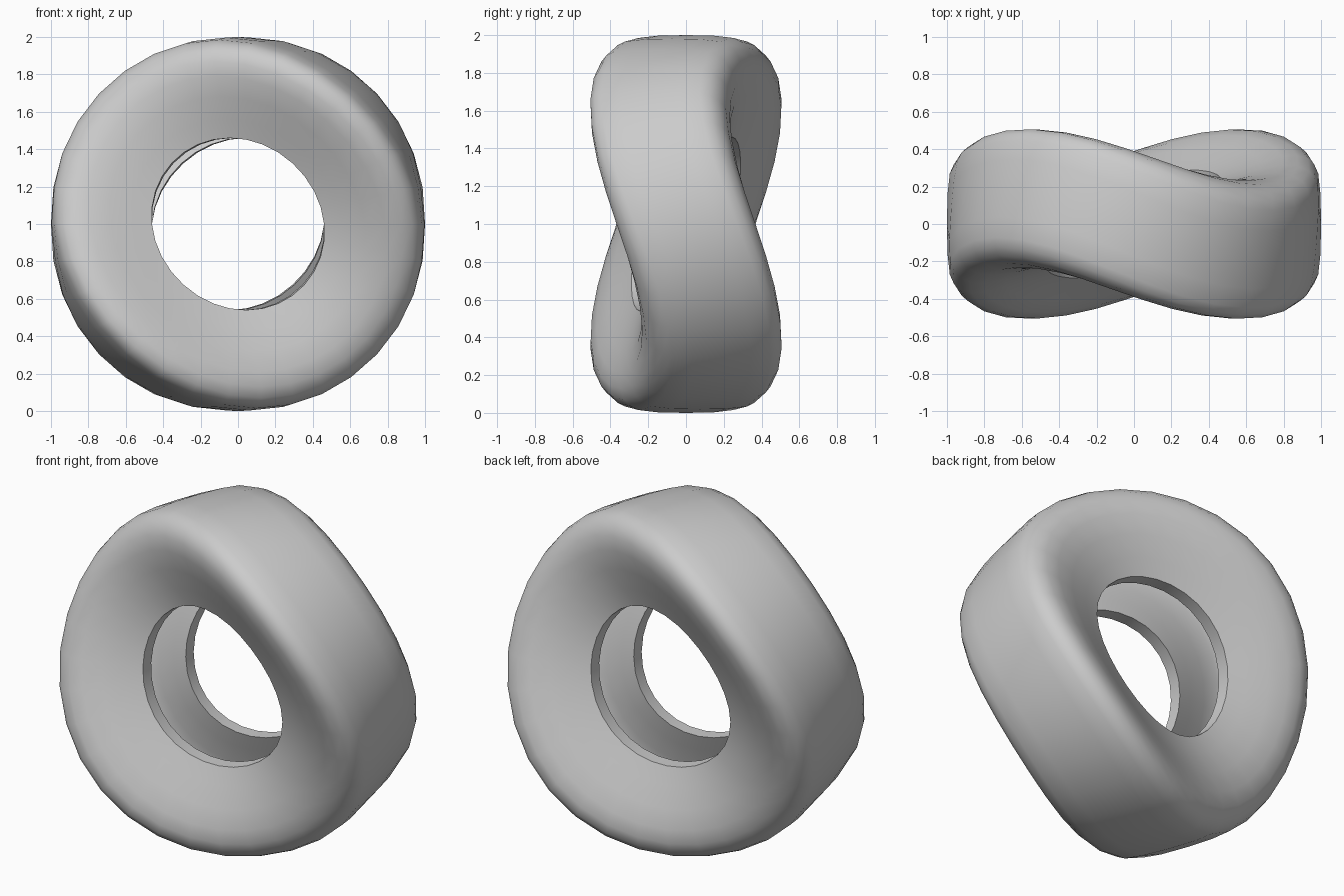
import bpy, bmesh, math

if "Cube" in bpy.data.objects:
    bpy.data.objects.remove(bpy.data.objects["Cube"])

SEGMENTS = 32
TWIST = math.radians(45) / 2      # twist per unit of height

# half cross-section (radius, half width): outside skin, then inside skin
outer = [(1.0, 0), (0.997, 0.16), (0.985, 0.27), (0.965, 0.315), (0.93, 0.35),
         (0.87, 0.368), (0.79, 0.362), (0.68, 0.33), (0.56, 0.285), (0.46, 0.25)]
inner = [(0.46, 0.17), (0.56, 0.205), (0.68, 0.25), (0.79, 0.282),
         (0.87, 0.28), (0.905, 0.24), (0.918, 0.15), (0.92, 0)]
half = outer + inner
profile = half + [(r, -y) for r, y in reversed(half[1:-1])]


def twisted(r, y, a):
    # point on the ring, rotated about the vertical axis by its height
    x, z = r * math.cos(a), r * math.sin(a)
    t = -TWIST * z
    c, s = math.cos(t), math.sin(t)
    return (x * c - y * s, x * s + y * c, z + 1)


# hollow ring swept round the y axis
bm = bmesh.new()
rings = [[bm.verts.new(twisted(r, y, 2 * math.pi * i / SEGMENTS)) for r, y in profile]
         for i in range(SEGMENTS)]
n = len(profile)
for i in range(SEGMENTS):
    a, b = rings[i], rings[(i + 1) % SEGMENTS]
    for j in range(n):
        k = (j + 1) % n
        bm.faces.new((a[j], b[j], b[k], a[k]))
bmesh.ops.recalc_face_normals(bm, faces=bm.faces)
mesh = bpy.data.meshes.new("twisted_tyre")
bm.to_mesh(mesh)
bm.free()
tyre = bpy.data.objects.new("twisted_tyre", mesh)
bpy.context.collection.objects.link(tyre)

# smooth skin, crisp lips
bpy.context.view_layer.objects.active = tyre
tyre.select_set(True)
bpy.ops.object.shade_smooth_by_angle(angle=math.radians(45))
